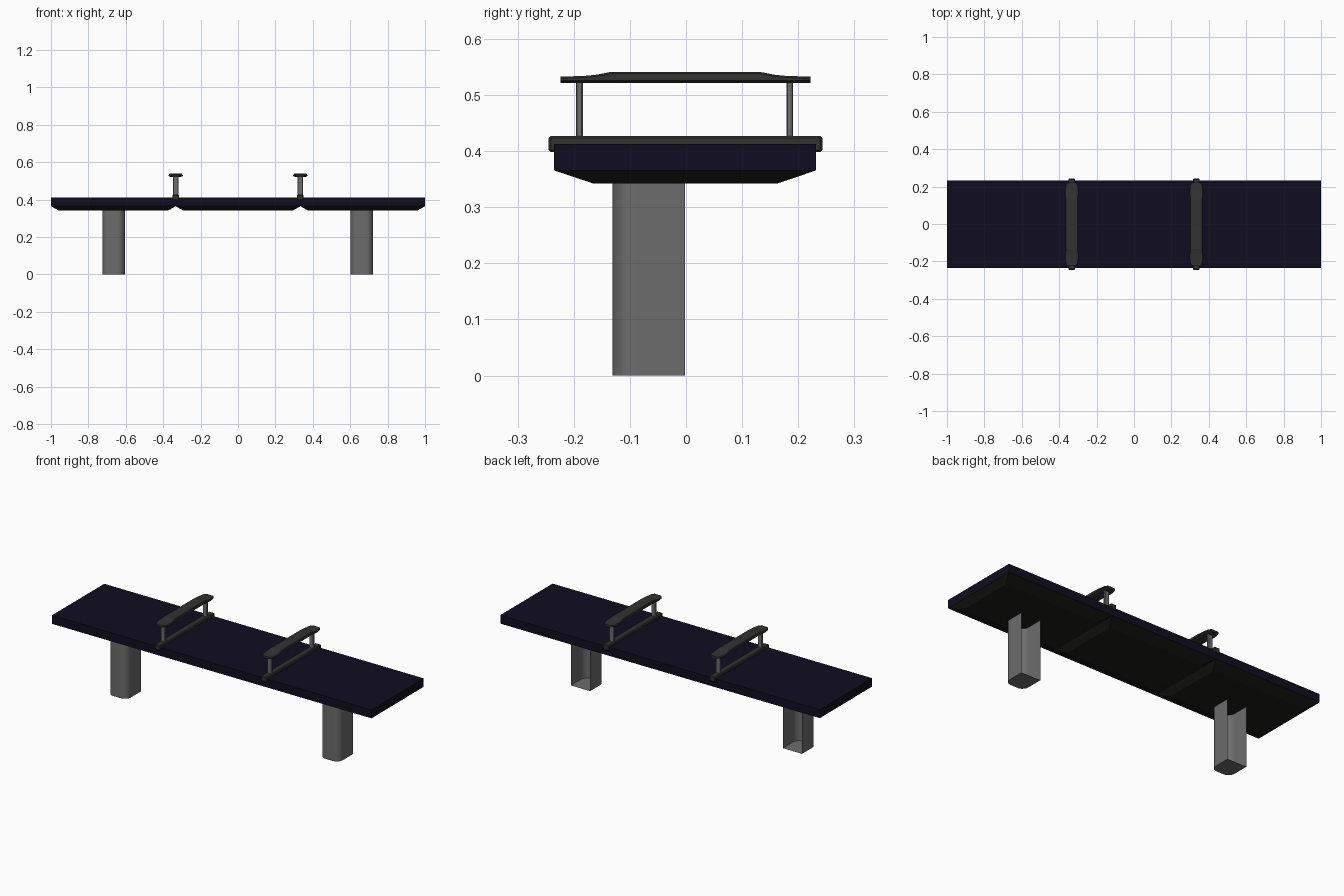
import bpy, bmesh, math

if "Cube" in bpy.data.objects:
    bpy.data.objects.remove(bpy.data.objects["Cube"])


def material(name, rgb):
    m = bpy.data.materials.new(name)
    m.diffuse_color = (*rgb, 1)
    m.use_nodes = True
    m.node_tree.nodes["Principled BSDF"].inputs["Base Color"].default_value = m.diffuse_color
    return m


NAVY = material("navy", (0.005, 0.004, 0.014))
BLACK = material("black", (0.012, 0.012, 0.011))
CHARCOAL = material("charcoal", (0.032, 0.032, 0.029))
STEEL = material("steel", (0.15, 0.15, 0.15))


def loft(name, rings, mat, closed=True, caps=(True, True)):
    """Skin a list of equally long point rings, with optional end caps."""
    bm = bmesh.new()
    vs = [[bm.verts.new(p) for p in r] for r in rings]
    n = len(vs[0])
    for a, b in zip(vs, vs[1:]):
        for i in range(n if closed else n - 1):
            j = (i + 1) % n
            bm.faces.new((a[i], a[j], b[j], b[i]))
    if caps[0]:
        bm.faces.new(vs[0][::-1])
    if caps[1]:
        bm.faces.new(vs[-1])
    bmesh.ops.recalc_face_normals(bm, faces=bm.faces)
    me = bpy.data.meshes.new(name)
    bm.to_mesh(me)
    bm.free()
    ob = bpy.data.objects.new(name, me)
    bpy.context.collection.objects.link(ob)
    me.materials.append(mat)
    return ob


def rect(x0, x1, y0, y1, z):
    return [(x0, y0, z), (x1, y0, z), (x1, y1, z), (x0, y1, z)]


def box(name, x0, x1, y0, y1, z0, z1, mat, bevel=0):
    ob = loft(name, [rect(x0, x1, y0, y1, z0), rect(x0, x1, y0, y1, z1)], mat)
    if bevel:
        b = ob.modifiers.new("bevel", 'BEVEL')
        b.width, b.segments = bevel, 1
    return ob


Y0, Y1 = -0.235, 0.232

# seat slab
box("seat", -1, 1, Y0, Y1, 0.365, 0.413, NAVY)

# three tapered trays under the seat
for i in range(3):
    x0, x1 = -1 + i * 2 / 3, -1 + (i + 1) * 2 / 3
    loft(f"seat_tray_{i + 1}", [rect(x0, x1, Y0, Y1, 0.3655),
                                rect(x0 + 0.04, x1 - 0.04, Y0 + 0.07, Y1 - 0.07, 0.342)], BLACK)

# legs: shells with a rounded front, open at the back, closed at the floor
HW, FRONT, BACK, R, BOW = 0.06, -0.131, -0.002, 0.036, 0.006


def leg_profile(cx, z):
    half = [(HW, BACK)]
    for k in range(9):
        a = math.radians(90 * k / 8)
        half.append((HW - R + R * math.cos(a), FRONT + R - (R - BOW) * math.sin(a) - BOW * math.sin(a) ** 2))
    pts = half + [(-x, y) for x, y in reversed(half)]
    return [(cx + x, y, z) for x, y in pts]


for side, cx in (("left", -0.665), ("right", 0.662)):
    leg = loft(f"leg_{side}", [leg_profile(cx, 0), leg_profile(cx, 0.343)], STEEL,
               closed=False, caps=(True, False))
    bpy.context.view_layer.objects.active = leg
    leg.select_set(True)
    bpy.ops.object.shade_smooth_by_angle(angle=math.radians(35))
    leg.select_set(False)

# armrest pad stations along one half: y, half width, top height
STATIONS = [(0.222, 0.024, 0.533), (0.208, 0.034, 0.533), (0.178, 0.038, 0.534),
            (0.158, 0.037, 0.536), (0.132, 0.034, 0.541)]


def pad_ring(cx, y, w, top):
    return [(cx + x, y, z) for x, z in (
        (-w + 0.012, 0.521), (w - 0.012, 0.521), (w, 0.526),
        (w, top - 0.003), (w - 0.004, top), (-w + 0.004, top),
        (-w, top - 0.003), (-w, 0.526))]


for side, cx in (("left", -1 / 3), ("right", 1 / 3)):
    full = [(-y - 0.002, w, t) for y, w, t in STATIONS] + STATIONS[::-1]
    loft(f"armrest_pad_{side}", [pad_ring(cx, *s) for s in full], CHARCOAL)
    # base bar across the seat
    box(f"armrest_base_{side}", cx - 0.018, cx + 0.018, -0.245, 0.243, 0.398, 0.427, CHARCOAL, 0.004)
    # posts
    for end, y in (("front", -0.190), ("back", 0.185)):
        box(f"armrest_post_{side}_{end}", cx - 0.014, cx + 0.014, y - 0.006, y + 0.006,
            0.425, 0.523, STEEL, 0.002)
